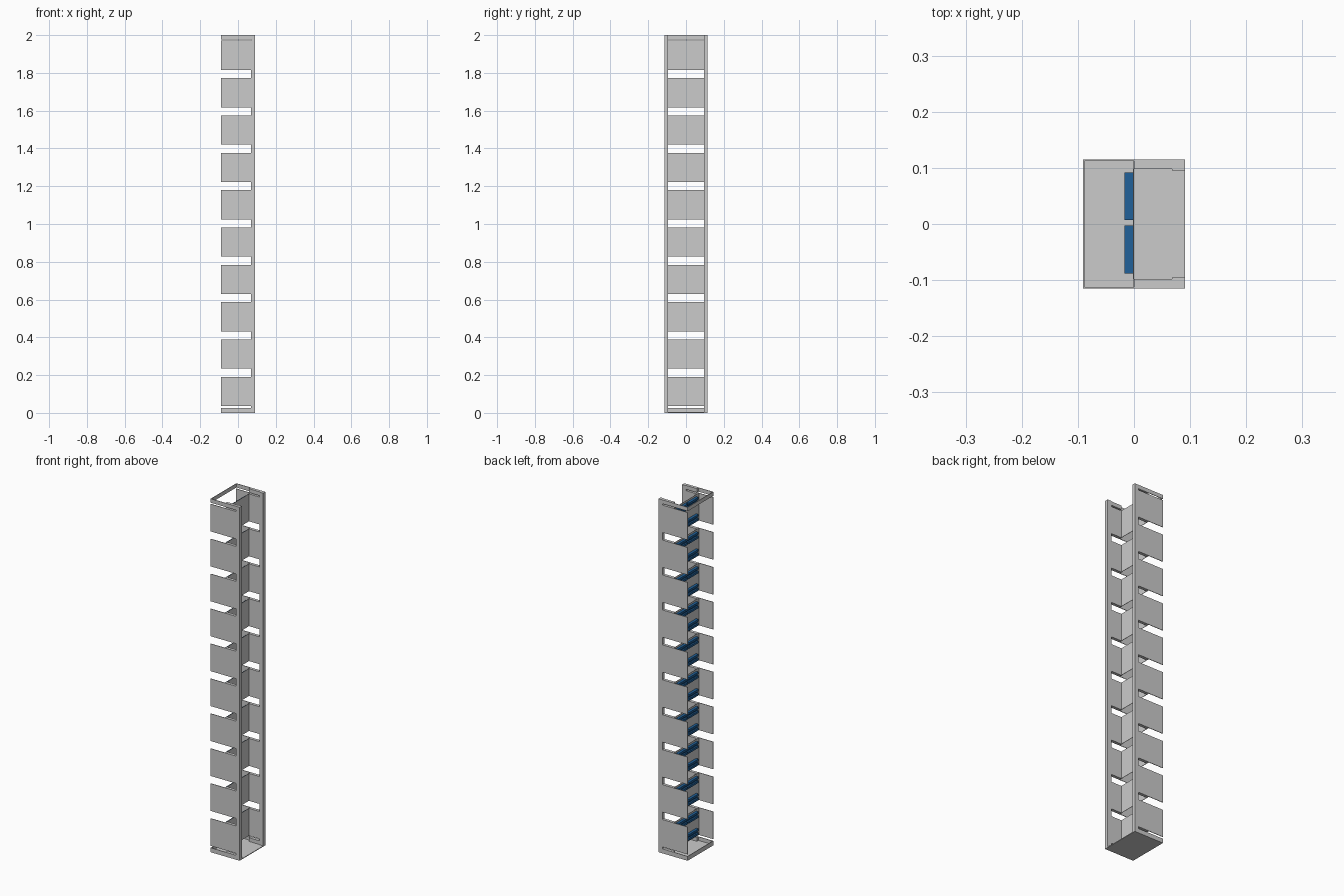
import bpy, bmesh

if "Cube" in bpy.data.objects:
    bpy.data.objects.remove(bpy.data.objects["Cube"])

X0, X1, Y, H = -0.091, 0.091, 0.115, 2.0
POST_X, INNER_Y, T = 0.068, 0.098, 0.003

blue = bpy.data.materials.new("blue_plastic")
blue.diffuse_color = (0.015, 0.12, 0.32, 1)
blue.use_nodes = True
blue.node_tree.nodes["Principled BSDF"].inputs["Base Color"].default_value = blue.diffuse_color


def extrude(name, outline, place, depth, mat=None):
    """Extrude a closed 2D outline; place(u, v, d) maps it into space."""
    bm = bmesh.new()
    a = [bm.verts.new(place(u, v, depth[0])) for u, v in outline]
    b = [bm.verts.new(place(u, v, depth[1])) for u, v in outline]
    n = len(outline)
    bm.faces.new(a)
    bm.faces.new(b)
    for i in range(n):
        j = (i + 1) % n
        bm.faces.new((a[i], a[j], b[j], b[i]))
    bmesh.ops.recalc_face_normals(bm, faces=bm.faces)
    me = bpy.data.meshes.new(name)
    bm.to_mesh(me)
    bm.free()
    ob = bpy.data.objects.new(name, me)
    bpy.context.collection.objects.link(ob)
    if mat:
        me.materials.append(mat)
    return ob


def upright(u, v, d):
    return (u, v, d)


def along_y(u, v, d):
    return (u, d, v)


def mirrored(half):
    return half + [(x, -y) for x, y in reversed(half)]


def repeat(ob, count, step):
    m = ob.modifiers.new("repeat", 'ARRAY')
    m.count = count
    m.use_relative_offset = False
    m.use_constant_offset = True
    m.constant_offset_displace = (0, 0, step)


# Floor plate and the two full-height posts
extrude("floor", [(X0, -Y), (X1, -Y), (X1, Y), (X0, Y)], upright, (0, 0.004))
for side, label in ((-1, "front"), (1, "back")):
    ys = (side * 0.095, side * Y)
    extrude("post_" + label, [(POST_X, ys[0]), (X1, ys[0]), (X1, ys[1]), (POST_X, ys[1])],
            upright, (0, H))

# Rims at the bottom and top: U-shaped, closed at the -x end, thick near the posts
rim = mirrored([(POST_X, INNER_Y), (0, INNER_Y), (0, Y - T), (X0 + T, Y - T)])
rim = [(POST_X, Y)] + rim + [(POST_X, -Y), (X0, -Y), (X0, Y)]
extrude("bottom_rim", rim, upright, (0.002, 0.025))
extrude("top_rim", rim, upright, (1.978, H))

# Ten panel sections: thin outer wings, thick arms and a thin cross web
COUNT, STEP, Z0, Z1 = 10, 0.1977, 0.036, 0.191
section = ([(POST_X, INNER_Y), (0, INNER_Y)]
           + [(0, -INNER_Y), (POST_X, -INNER_Y), (POST_X, -Y), (X0, -Y), (X0, -Y + T), (-0.002, -Y + T)]
           + [(-0.002, Y - T), (X0, Y - T), (X0, Y), (POST_X, Y)])
repeat(extrude("panel_section", section, upright, (Z0, Z1)), COUNT, STEP)

# Blue grooved bars on the web: two rows per section, two bars per row
mid = (Z0 + Z1) / 2
for row, dz in (("lower", -0.047), ("upper", 0.05)):
    z = mid + dz
    bar = [(-0.001, z - 0.017), (-0.017, z - 0.017), (-0.017, z - 0.005), (-0.009, z - 0.005),
           (-0.009, z + 0.005), (-0.017, z + 0.005), (-0.017, z + 0.017), (-0.001, z + 0.017)]
    for label, ys in (("front", (-0.088, -0.003)), ("back", (0.007, 0.092))):
        ob = extrude(f"bar_{row}_{label}", bar, along_y, ys, blue)
        repeat(ob, COUNT, STEP)
